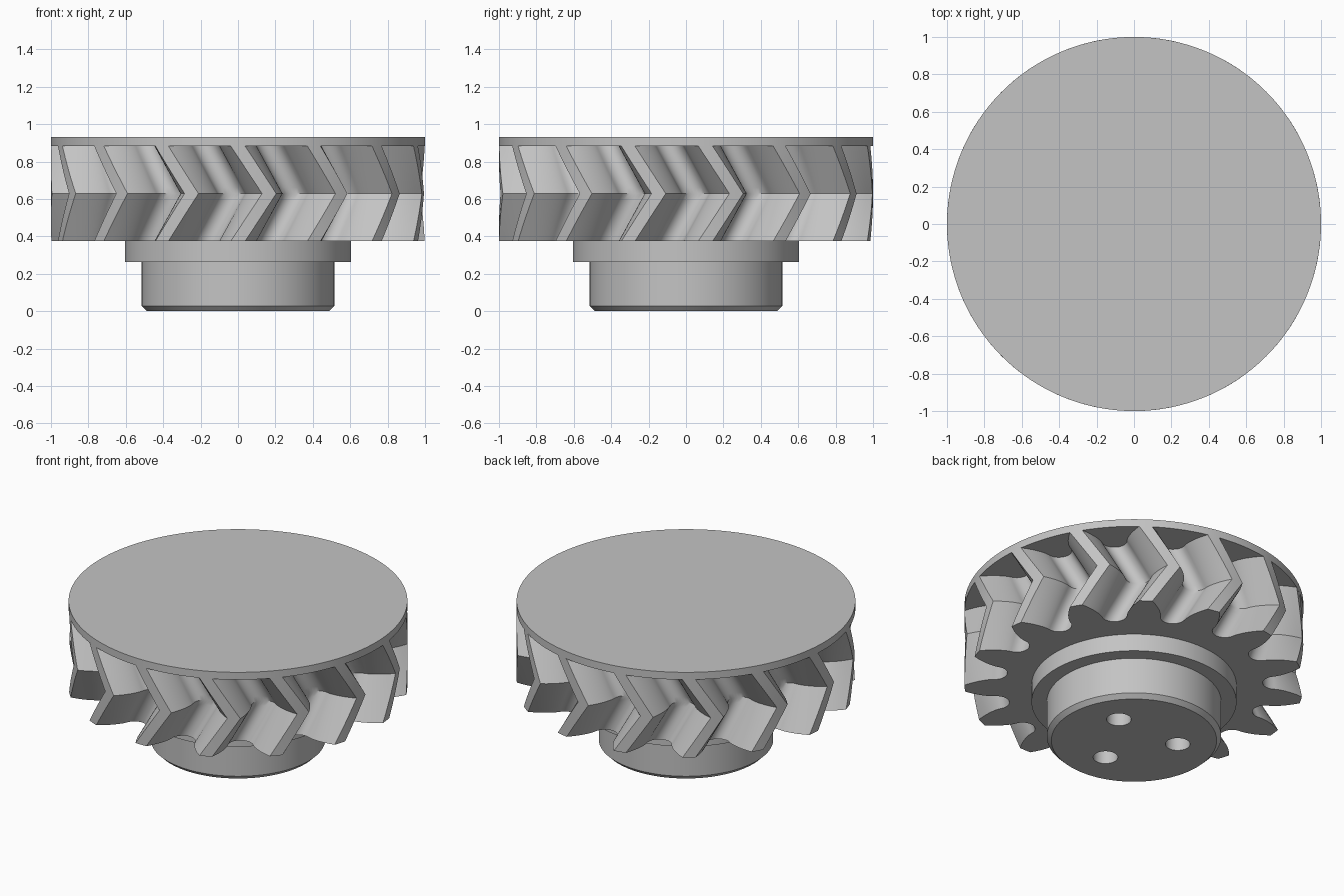
import bpy
import bmesh
from math import acos, cos, sin, tan, radians, pi, sqrt

if "Cube" in bpy.data.objects:
    bpy.data.objects.remove(bpy.data.objects["Cube"], do_unlink=True)

# Sizes
TEETH = 15
TIP, PITCH, ROOT = 1.0, 0.882, 0.76
BASE = PITCH * cos(radians(20))
GEAR_Z, PLATE_Z, TOP_Z = 0.375, 0.882, 0.93
TWIST = radians(9.6)

grey = bpy.data.materials.new("plain grey")
grey.use_nodes = True
grey.diffuse_color = (0.55, 0.55, 0.55, 1)
grey.node_tree.nodes["Principled BSDF"].inputs["Base Color"].default_value = (0.55, 0.55, 0.55, 1)


def finish(bm, name):
    bmesh.ops.recalc_face_normals(bm, faces=bm.faces)
    mesh = bpy.data.meshes.new(name)
    bm.to_mesh(mesh)
    bm.free()
    mesh.materials.append(grey)
    obj = bpy.data.objects.new(name, mesh)
    bpy.context.collection.objects.link(obj)
    return obj


def smooth(obj):
    obj.data.polygons.foreach_set("use_smooth", [True] * len(obj.data.polygons))
    obj.data.set_sharp_from_angle(angle=radians(25))


def loft(name, rings, cap_top=True):
    """Skin a stack of closed point rings and cap the ends."""
    bm = bmesh.new()
    rows = [[bm.verts.new(p) for p in ring] for ring in rings]
    n = len(rows[0])
    for low, high in zip(rows, rows[1:]):
        for i in range(n):
            j = (i + 1) % n
            bm.faces.new((low[i], low[j], high[j], high[i]))
    bm.faces.new(rows[0][::-1])
    if cap_top:
        bm.faces.new(rows[-1])
    return finish(bm, name)


def turned(name, profile, segments=128, centre=(0, 0)):
    """Round part from (radius, height) pairs."""
    step = 2 * pi / segments
    return loft(name, [[(centre[0] + r * cos(i * step), centre[1] + r * sin(i * step), z)
                        for i in range(segments)] for r, z in profile])


# Involute tooth outline, as (radius, angle) pairs
def half_angle(r):
    a = acos(min(1, BASE / r))
    return pi / (2 * TEETH) + tan(radians(20)) - radians(20) - (tan(a) - a)


flank = []
for i in range(9):
    r = BASE + (TIP - BASE) * (i / 8) ** 1.5
    flank.append((r, half_angle(r)))
tooth = [(r, -a) for r, a in flank] + [(TIP, 0)] + [(r, a) for r, a in reversed(flank)]

# Rounded valley up to the next tooth
gap = pi / TEETH - half_angle(BASE)
for i in range(1, 12):
    t = pi * i / 12
    tooth.append((BASE - (BASE - ROOT) * sin(t), pi / TEETH - gap * cos(t)))

outline = [(r, a + 2 * pi * k / TEETH) for k in range(TEETH) for r, a in tooth]

# Herringbone gear body: twists forward to mid height, then back
STEPS = 16
rings = []
for s in range(STEPS + 1):
    f = s / STEPS
    turn = -pi / 2 + TWIST * (1 - abs(2 * f - 1))
    z = GEAR_Z + (PLATE_Z - GEAR_Z) * f
    rings.append([(r * cos(a + turn), r * sin(a + turn), z) for r, a in outline])
smooth(loft("herringbone_gear", rings, cap_top=False))

# Cover plate
smooth(turned("cover_plate", [(TIP, PLATE_Z), (TIP, TOP_Z)]))

# Stepped hub with chamfered foot
hub = turned("hub", [(0.488, 0), (0.515, 0.027), (0.515, 0.262),
                     (0.605, 0.262), (0.605, GEAR_Z + 0.01)])

# Three bolt holes in the hub foot
for k in range(3):
    a = radians(30 + 120 * k)
    cutter = turned("hole_cutter", [(0.073, -0.1), (0.073, 0.34)], 32,
                    (0.262 * cos(a), 0.262 * sin(a)))
    cutter.hide_render = True
    mod = hub.modifiers.new("bolt_hole", "BOOLEAN")
    mod.operation = "DIFFERENCE"
    mod.solver = "EXACT"
    mod.object = cutter
    bpy.context.view_layer.objects.active = hub
    bpy.ops.object.modifier_apply(modifier=mod.name)
    bpy.data.objects.remove(cutter, do_unlink=True)
smooth(hub)
